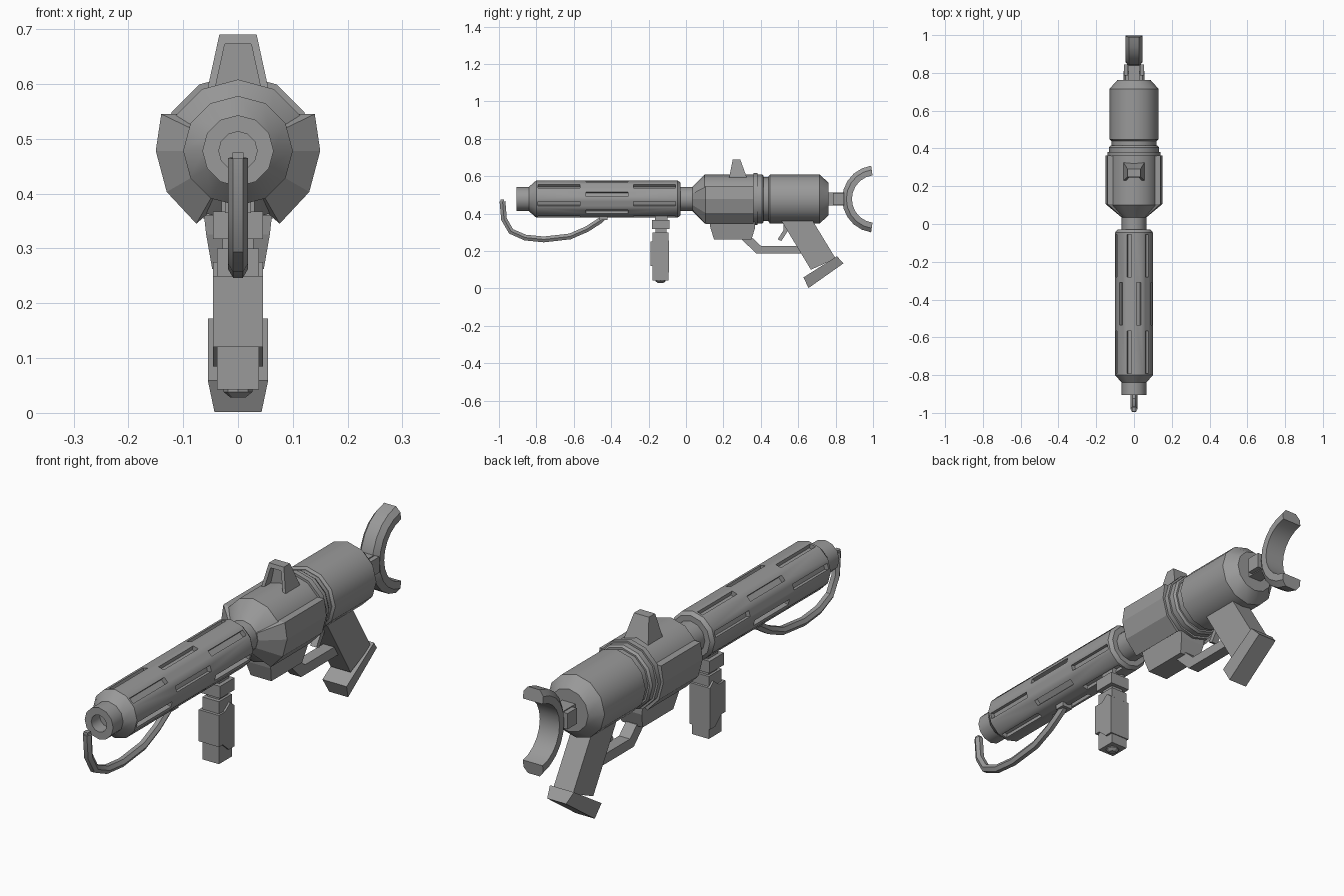
import bpy, bmesh, math
from mathutils import Vector

if "Cube" in bpy.data.objects:
    bpy.data.objects.remove(bpy.data.objects["Cube"], do_unlink=True)

AXIS = 0.478   # height of the barrel axis
SIDES = 12

grey = bpy.data.materials.new("gunmetal_grey")
grey.use_nodes = True
grey.diffuse_color = (0.32, 0.32, 0.32, 1)
grey.node_tree.nodes["Principled BSDF"].inputs["Base Color"].default_value = (0.32, 0.32, 0.32, 1)


def finish(name, bm, smooth=False):
    bmesh.ops.remove_doubles(bm, verts=bm.verts, dist=1e-5)
    bmesh.ops.recalc_face_normals(bm, faces=bm.faces)
    mesh = bpy.data.meshes.new(name)
    bm.to_mesh(mesh)
    bm.free()
    mesh.materials.append(grey)
    obj = bpy.data.objects.new(name, mesh)
    bpy.context.collection.objects.link(obj)
    if smooth:
        smooth_shade(obj)
    return obj


def smooth_shade(obj):
    bpy.ops.object.select_all(action="DESELECT")
    obj.select_set(True)
    bpy.context.view_layer.objects.active = obj
    bpy.ops.object.shade_smooth_by_angle(angle=math.radians(32))


def loft(name, rings, smooth=False, caps=True):
    """Skin a list of equal-length closed point rings."""
    bm = bmesh.new()
    rows = [[bm.verts.new(p) for p in ring] for ring in rings]
    n = len(rows[0])
    for a, b in zip(rows, rows[1:]):
        for i in range(n):
            j = (i + 1) % n
            bm.faces.new((a[i], a[j], b[j], b[i]))
    if caps:
        bm.faces.new(rows[0])
        bm.faces.new(rows[-1])
    return finish(name, bm, smooth)


def lathe(name, profile, smooth=True):
    """Spin (y, radius) pairs about the barrel axis."""
    turn = [math.tau * i / SIDES for i in range(SIDES)]
    return loft(name, [[(r * math.cos(t), y, AXIS + r * math.sin(t)) for t in turn]
                       for y, r in profile], smooth)


def prism(name, points, x=0.0):
    """Side outline of (y, z, half_width) points, extruded across x."""
    return loft(name, [[(x + s * w, y, z) for y, z, w in points] for s in (-1, 1)])


def block(name, y0, y1, z0, z1, w, x=0.0):
    return prism(name, [(y0, z0, w), (y1, z0, w), (y1, z1, w), (y0, z1, w)], x)


def cut(obj, cutter):
    mod = obj.modifiers.new("cut", "BOOLEAN")
    mod.object = cutter
    mod.solver = "EXACT"
    cutter.hide_render = True
    bpy.context.view_layer.objects.active = obj
    bpy.ops.object.modifier_apply(modifier=mod.name)
    bpy.data.objects.remove(cutter, do_unlink=True)


# Muzzle, barrel and neck
lathe("muzzle", [(-0.85, 0.035), (-0.905, 0.035), (-0.905, 0.065), (-0.83, 0.065)])
barrel = lathe("barrel", [(-0.84, 0.065), (-0.8, 0.1), (-0.045, 0.1), (-0.03, 0.088)], False)
lathe("neck", [(-0.04, 0.065), (0.05, 0.065)])

# Cooling slots on alternating barrel facets
bm = bmesh.new()
for row, start in enumerate((-0.79, -0.535, -0.28)):
    for k in range(6):
        a = math.radians(45 + 30 * (row % 2) + 60 * k)
        out = Vector((math.cos(a), 0, math.sin(a)))
        side = Vector((-math.sin(a), 0, math.cos(a)))
        cube = bmesh.ops.create_cube(bm, size=1)["verts"]
        for v in cube:
            c = v.co.copy()
            v.co = (out * (0.095 + 0.034 * c.x) + side * (0.024 * c.z)
                    + Vector((0, start + 0.112 + 0.225 * c.y, AXIS)))
cut(barrel, finish("slot_cutter", bm))
smooth_shade(barrel)

# Receiver, collars and rear housing
lathe("receiver", [(0.035, 0.065), (0.1, 0.13), (0.365, 0.13)])
lathe("front_collar", [(0.36, 0.14), (0.382, 0.14)])
lathe("rear_collar", [(0.375, 0.132), (0.405, 0.132), (0.415, 0.125)])
lathe("collar_groove", [(0.4, 0.118), (0.45, 0.118)])
lathe("rear_housing", [(0.44, 0.12), (0.448, 0.13), (0.715, 0.13), (0.762, 0.088)])

# Side armour, tapering forward along the nose
outline = [(0.1, 0.067), (0.14, 0.067), (0.15, 0), (0.13, -0.075), (0.076, -0.133), (0.05, -0.11)]
for name, s in (("left_armour", 1), ("right_armour", -1)):
    loft(name, [[(s * x * f, y, AXIS + z * f) for x, z in outline]
                for y, f in ((0.035, 0.44), (0.105, 1), (0.362, 1))])

# Sight block with a recessed front
sight = loft("sight", [[(-w, y0, z), (w, y0, z), (w, y1, z), (-w, y1, z)]
                       for z, w, y0, y1 in ((0.58, 0.058, 0.228, 0.33), (0.69, 0.034, 0.25, 0.29))])
cut(sight, loft("sight_cutter", [[(-w, 0.2, z), (w, 0.2, z), (w, 0.272, z), (-w, 0.272, z)]
                                 for z, w in ((0.595, 0.041), (0.673, 0.024))]))

# Lower housing, trigger guard and trigger
prism("lower_housing", [(0.125, 0.36, 0.062), (0.13, 0.325, 0.058), (0.15, 0.262, 0.047),
                        (0.35, 0.262, 0.047), (0.37, 0.325, 0.058), (0.37, 0.36, 0.062)])
prism("trigger_guard", [(y, z, 0.025) for y, z in
                        ((0.29, 0.27), (0.375, 0.187), (0.63, 0.187), (0.63, 0.228),
                         (0.4, 0.228), (0.355, 0.27))])
prism("trigger", [(y, z, 0.014) for y, z in
                  ((0.52, 0.37), (0.52, 0.31), (0.49, 0.262), (0.51, 0.254),
                   (0.54, 0.3), (0.56, 0.37))])

# Rear grip and its foot
prism("rear_grip", [(y, z, 0.045) for y, z in
                    ((0.505, 0.37), (0.668, 0.1), (0.8, 0.16), (0.66, 0.39))])
prism("grip_foot", [(0.628, 0.059, 0.055), (0.655, 0.002, 0.043),
                    (0.842, 0.134, 0.043), (0.807, 0.172, 0.055)])

# Front grip: mount, core, slanted sleeve and end stud
block("front_grip_mount", -0.182, -0.088, 0.317, 0.367, 0.046)
block("front_grip_rail", -0.165, -0.1, 0.355, 0.4, 0.03)
block("front_grip_neck", -0.162, -0.105, 0.29, 0.325, 0.028)
block("front_grip_core", -0.178, -0.094, 0.043, 0.3, 0.038)
prism("front_grip_sleeve", [(y, z, 0.046) for y, z in
                            ((-0.19, 0.25), (-0.19, 0.12), (-0.165, 0.12), (-0.125, 0.085),
                             (-0.09, 0.085), (-0.09, 0.255), (-0.115, 0.275), (-0.15, 0.25))])
loft("front_grip_stud", [[(r * math.cos(math.tau * i / 8), -0.136 + r * math.sin(math.tau * i / 8), z)
                          for i in range(8)] for z, r in ((0.05, 0.026), (0.038, 0.026), (0.028, 0.014))])

# Hose looping from under the barrel to the front
curve = bpy.data.curves.new("hose", "CURVE")
curve.dimensions = "3D"
curve.bevel_depth = 0.018
curve.bevel_resolution = 1
curve.use_fill_caps = True
path = [(-0.981, 0.465), (-0.973, 0.37), (-0.935, 0.305), (-0.86, 0.272), (-0.76, 0.262),
        (-0.62, 0.278), (-0.53, 0.317), (-0.46, 0.362), (-0.42, 0.4)]
spline = curve.splines.new("POLY")
spline.points.add(len(path) - 1)
for p, (y, z) in zip(spline.points, path):
    p.co = (0, y, z, 1)
curve.materials.append(grey)
hose = bpy.data.objects.new("hose", curve)
bpy.context.collection.objects.link(hose)
bpy.ops.object.select_all(action="DESELECT")
hose.select_set(True)
bpy.context.view_layer.objects.active = hose
bpy.ops.object.convert(target="MESH")
smooth_shade(bpy.context.view_layer.objects.active)
block("hose_tip", -0.992, -0.972, 0.46, 0.475, 0.01)
block("hose_socket", -0.465, -0.42, 0.365, 0.39, 0.024)

# Shoulder rest: stub, side lugs and open arc
block("rest_stub", 0.75, 0.86, 0.443, 0.512, 0.03)
for name, s in (("left_lug", 1), ("right_lug", -1)):
    block(name, 0.785, 0.845, 0.445, 0.51, 0.01, s * 0.042)
section = [(-0.045, 0.128), (0.045, 0.128), (0.045, 0.158), (0.027, 0.18), (-0.027, 0.18), (-0.045, 0.158)]
angles = [math.radians(98 + 164 * i / 10) for i in range(11)]
loft("shoulder_rest", [[(x, 1.015 + r * math.cos(a), AXIS + r * math.sin(a)) for x, r in section]
                       for a in angles], True)
